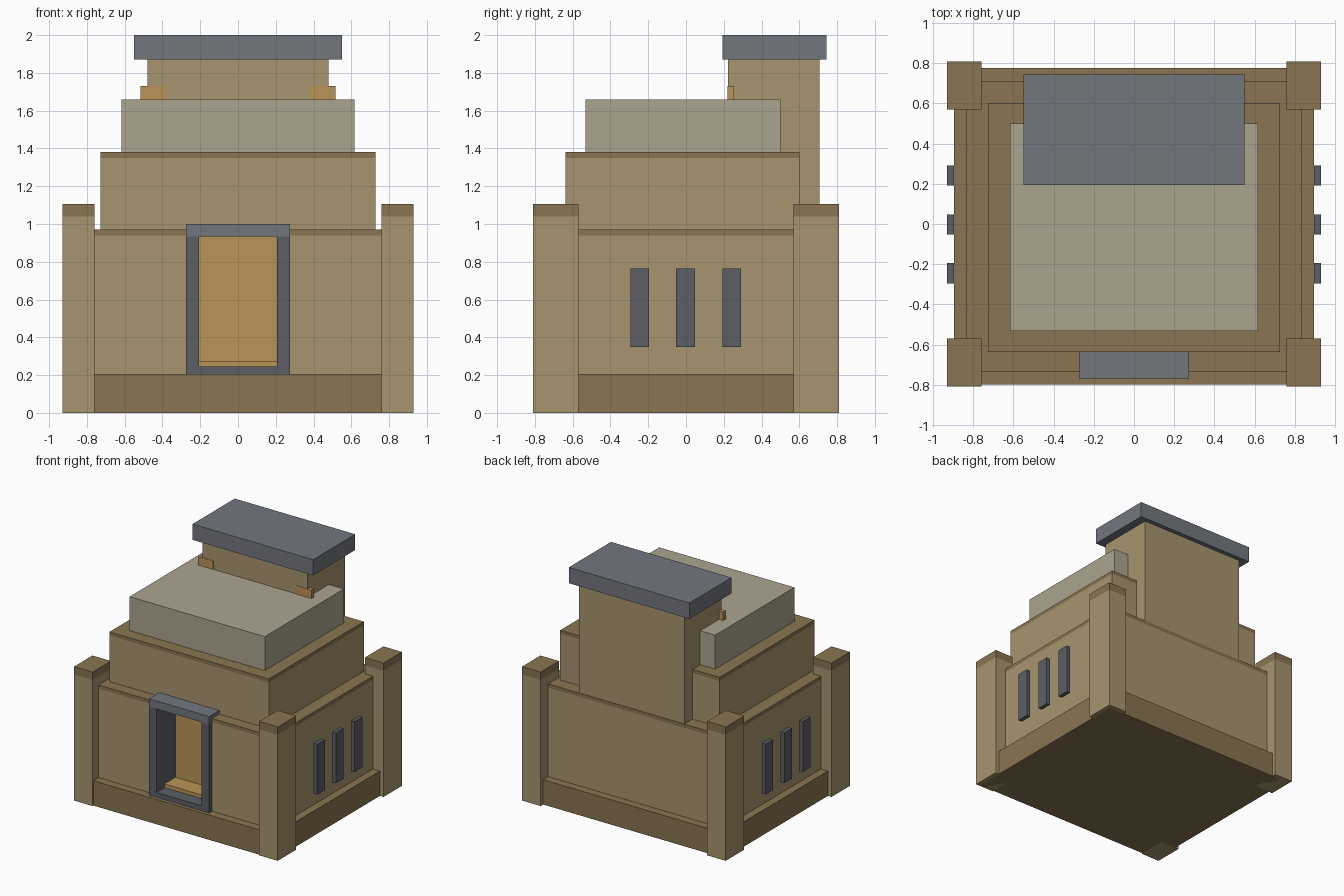
import bpy

if "Cube" in bpy.data.objects:
    bpy.data.objects.remove(bpy.data.objects["Cube"])


def material(name, r, g, b):
    m = bpy.data.materials.new(name)
    m.diffuse_color = [(c / 255) ** 2.2 for c in (r, g, b)] + [1]
    m.use_nodes = True
    m.node_tree.nodes["Principled BSDF"].inputs["Base Color"].default_value = m.diffuse_color
    return m


TAN = material("tan_plaster", 165, 148, 110)
BROWN = material("brown_trim", 136, 116, 82)
PALE = material("pale_stone", 170, 163, 141)
DARK = material("dark_metal", 92, 95, 101)
GREY = material("grey_metal", 114, 118, 125)
GLOW = material("amber_panel", 184, 148, 88)


def box(name, x, y, z, mat=None):
    """Box from (min, max) ranges on each axis."""
    bpy.ops.mesh.primitive_cube_add(size=1, location=[sum(r) / 2 for r in (x, y, z)])
    ob = bpy.context.object
    ob.name = name
    ob.scale = [r[1] - r[0] for r in (x, y, z)]
    bpy.ops.object.transform_apply(location=False, rotation=False, scale=True)
    if mat:
        ob.data.materials.append(mat)
    return ob


def mid(half):
    return (-half, half)


def side(s, a, b):
    """Range a..b mirrored to the side given by s."""
    return (a, b) if s > 0 else (-b, -a)


# Plinth and lower storey
box("plinth", mid(0.897), (-0.80, 0.777), (0, 0.205), BROWN)
wall = box("lower_wall", mid(0.833), (-0.733, 0.711), (0.205, 0.94), TAN)
box("lower_wall_band", mid(0.833), (-0.733, 0.711), (0.94, 0.97), BROWN)

# Doorway recess cut into the front wall
cutter = box("doorway_cutter", mid(0.25), (-1.0, -0.50), (0.1, 1.1))
cutter.hide_render = True
cutter.hide_viewport = True
cut = wall.modifiers.new("doorway", "BOOLEAN")
cut.operation = "DIFFERENCE"
cut.object = cutter
cut.solver = "EXACT"

# Door frame and panel
for s, tag in ((-1, "left"), (1, "right")):
    box(f"door_jamb_{tag}", side(s, 0.207, 0.275), (-0.77, -0.50), (0.205, 0.935), DARK)
box("door_lintel", mid(0.275), (-0.77, -0.50), (0.935, 1.0), GREY)
box("door_sill", mid(0.207), (-0.77, -0.50), (0.205, 0.245), DARK)
box("door_panel", mid(0.207), (-0.52, -0.50), (0.245, 0.935), GLOW)
box("door_step", mid(0.207), (-0.665, -0.52), (0.245, 0.275), GLOW)

# Corner posts with caps
for sx, tx in ((-1, "left"), (1, "right")):
    for sy, ty in ((-1, "front"), (1, "back")):
        x, y = side(sx, 0.76, 0.93), side(sy, 0.57, 0.81)
        box(f"corner_post_{ty}_{tx}", x, y, (0, 1.04), TAN)
        box(f"post_cap_{ty}_{tx}", x, y, (1.04, 1.105), BROWN)

# Slit shutters standing off both side walls
for s, tag in ((-1, "left"), (1, "right")):
    for i, y in enumerate((-0.245, -0.003, 0.242)):
        box(f"slit_shutter_{tag}_{i + 1}", side(s, 0.897, 0.93),
            (y - 0.05, y + 0.05), (0.35, 0.765), DARK)

# Upper storey and roof slab
box("upper_wall", mid(0.727), (-0.637, 0.602), (0.97, 1.35), TAN)
box("upper_wall_band", mid(0.727), (-0.637, 0.602), (1.35, 1.38), BROWN)
box("roof_slab", mid(0.617), (-0.532, 0.50), (1.38, 1.66), PALE)

# Rear tower, its cap and the two amber lamps
box("tower", mid(0.48), (0.223, 0.707), (0.97, 1.87), TAN)
box("tower_cap", mid(0.55), (0.193, 0.743), (1.87, 2.0), GREY)
for s, tag in ((-1, "left"), (1, "right")):
    box(f"tower_lamp_{tag}", side(s, 0.38, 0.517), (0.22, 0.255), (1.64, 1.73), GLOW)
